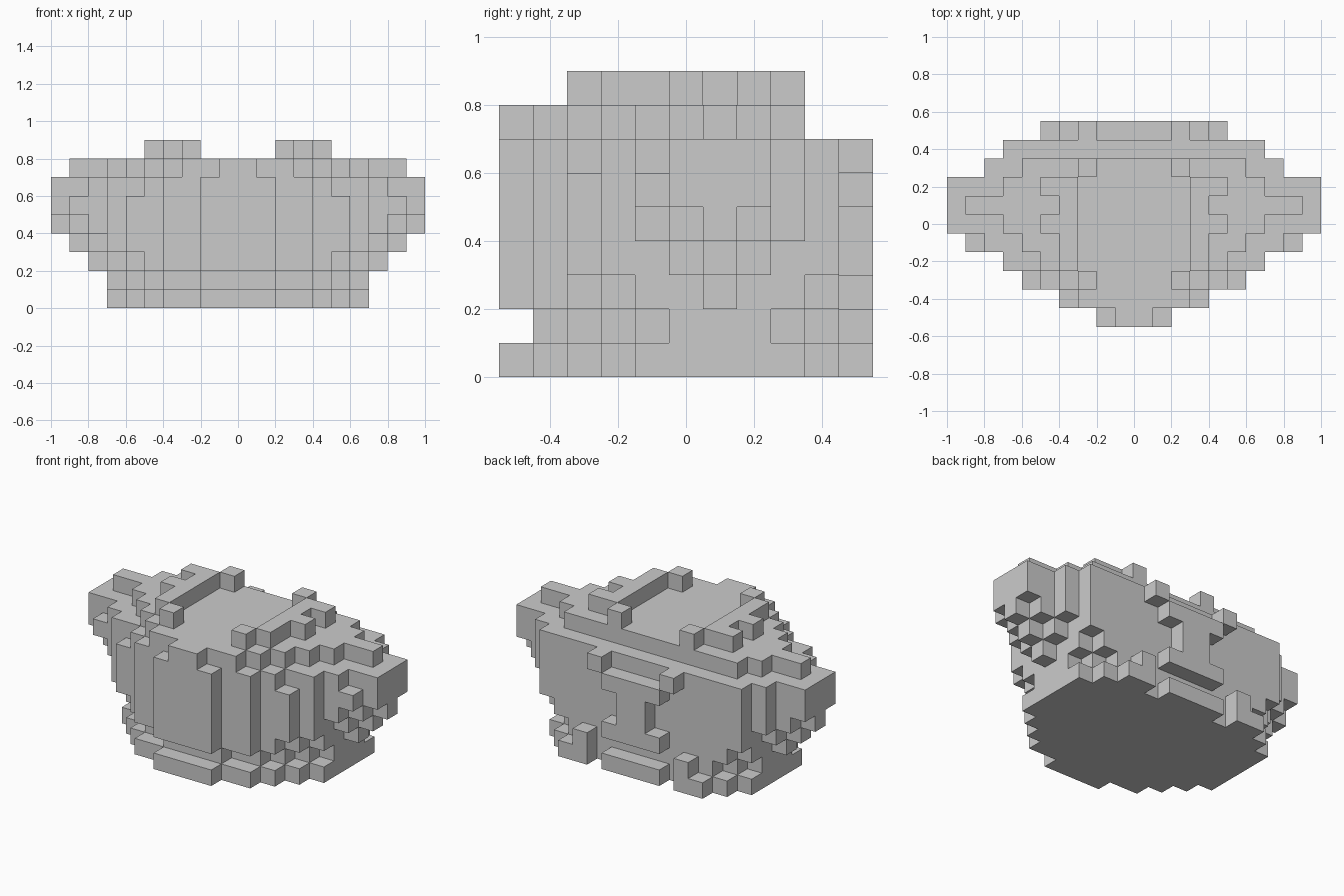
import bpy
import bmesh
from mathutils import Vector

UNIT = 0.1
ROWS = 11  # cells from front to back

cube = bpy.data.objects.get("Cube")
if cube:
    bpy.data.objects.remove(cube, do_unlink=True)

# One plain grey for everything
grey = bpy.data.materials.new("plain_grey")
grey.use_nodes = True
colour = (0.6, 0.6, 0.6, 1)
grey.diffuse_color = colour
grey.node_tree.nodes["Principled BSDF"].inputs["Base Color"].default_value = colour


def span(row, layer, inner, outer):
    """Mirrored cells between two distances from the centre plane."""
    cells = set()
    for column in range(inner, outer):
        cells.add((column, row, layer))
        cells.add((-column - 1, row, layer))
    return cells


def corner(cell, axis, side, u, v):
    """One corner of a cell's face, in grid units."""
    point = list(cell)
    point[axis] += side
    point[(axis + 1) % 3] += u
    point[(axis + 2) % 3] += v
    return tuple(point)


def build_blocks(name, cells):
    """Make a clean stepped skin around a set of cells."""
    mesh = bpy.data.meshes.new(name)
    bm = bmesh.new()
    verts = {}

    def vert(point):
        if point not in verts:
            x, y, z = point
            verts[point] = bm.verts.new(Vector((x, y - ROWS / 2, z)) * UNIT)
        return verts[point]

    for cell in sorted(cells):
        for axis in range(3):
            for side in (0, 1):
                neighbour = list(cell)
                neighbour[axis] += 2 * side - 1
                if tuple(neighbour) in cells:
                    continue
                loop = [(0, 0), (1, 0), (1, 1), (0, 1)]
                if side == 0:
                    loop.reverse()
                bm.faces.new([vert(corner(cell, axis, side, u, v)) for u, v in loop])

    bm.normal_update()
    bm.to_mesh(mesh)
    bm.free()
    mesh.materials.append(grey)
    part = bpy.data.objects.new(name, mesh)
    bpy.context.collection.objects.link(part)
    return part


# Rounded body: half widths from front to back, one line per layer going up
body_layers = [
    (2, 4, 5, 6, 7, 7, 7, 7, 7, 6),
    (0, 2, 4, 5, 6, 7, 7, 7, 6, 5),
    (2, 4, 5, 6, 7, 7, 8, 7, 7, 6),
    (2, 4, 6, 7, 7, 8, 9, 8, 7, 7),
    (2, 4, 6, 7, 8, 9, 10, 9, 8, 7),
    (2, 4, 6, 7, 9, 10, 10, 10, 8, 7),
    (2, 4, 5, 7, 8, 10, 10, 10, 8, 7),
    (1, 3, 4, 5, 6, 7, 9, 7, 6),
]
cells = set()
for layer, widths in enumerate(body_layers):
    for row, width in enumerate(widths):
        cells |= span(row, layer, 0, width)

# Raised pattern on the back: layer, inner and outer distance
back = ROWS - 1
back_relief = [(0, 0, 2), (0, 3, 5), (1, 3, 4), (2, 0, 2), (3, 0, 1),
               (4, 0, 1), (5, 0, 2), (6, 2, 3)]
for layer, inner, outer in back_relief:
    cells |= span(back, layer, inner, outer)

# Two notched ridges along the top: inner and outer distance per row
top = len(body_layers)
ridge_rows = [(2, 3), (3, 4), (3, 4), (3, 5), (3, 4), (3, 5), (2, 3)]
for row, (inner, outer) in enumerate(ridge_rows, start=2):
    cells |= span(row, top, inner, outer)

build_blocks("stepped_body", cells)
